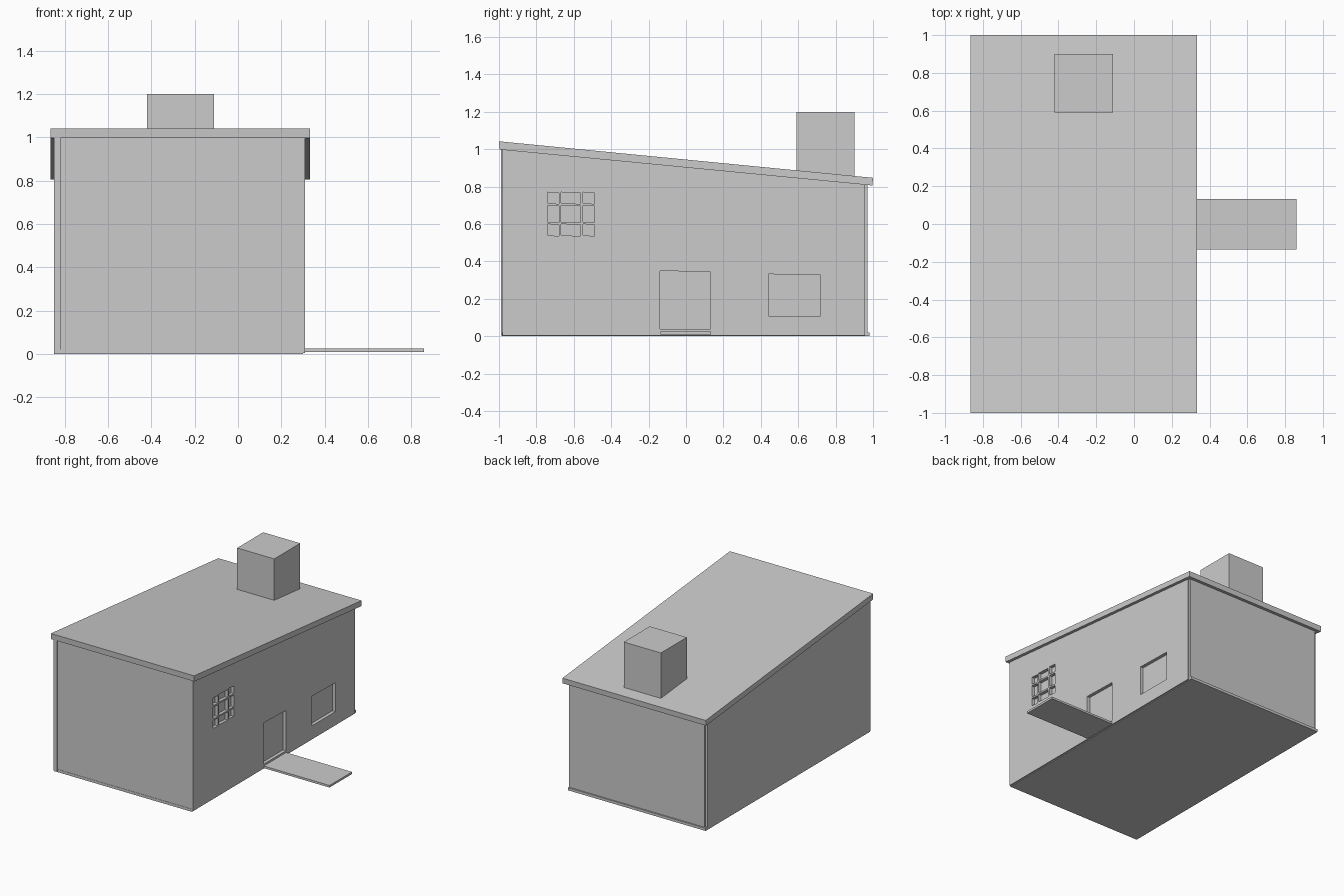
import bpy, bmesh

if "Cube" in bpy.data.objects:
    bpy.data.objects.remove(bpy.data.objects["Cube"])


def prisms(name, profiles, x0, x1):
    """Extrude closed (y, z) profiles along x into one object."""
    bm = bmesh.new()
    for prof in profiles:
        a = [bm.verts.new((x0, y, z)) for y, z in prof]
        b = [bm.verts.new((x1, y, z)) for y, z in prof]
        bm.faces.new(a)
        bm.faces.new(b[::-1])
        n = len(prof)
        for i in range(n):
            j = (i + 1) % n
            bm.faces.new((a[j], a[i], b[i], b[j]))
    bmesh.ops.recalc_face_normals(bm, faces=bm.faces)
    me = bpy.data.meshes.new(name)
    bm.to_mesh(me)
    bm.free()
    ob = bpy.data.objects.new(name, me)
    bpy.context.collection.objects.link(ob)
    return ob


def rect(y0, y1, z0, z1, drop=0.0):
    return [(y0, z0), (y1, z0 - drop), (y1, z1 - drop), (y0, z1)]


def wall(y0, y1, z0=0.005):
    """Wall profile whose top follows the roof slope."""
    def top(y):
        return 1.002 - 0.0965 * (y + 1)
    return [(y0, z0), (y1, z0), (y1, top(y1)), (y0, top(y0))]


# Floor slab with a small ledge at the back
prisms("floor", [rect(-0.984, 0.98, 0.0, 0.02)], -0.85, 0.30)

# Solid core carries the front face and backs the recessed openings
prisms("house_core", [wall(-0.982, 0.95)], -0.82, 0.285)

# Side and back wall panels
prisms("left_wall", [wall(-0.99, 0.957)], -0.85, -0.82)
prisms("back_wall", [wall(0.95, 0.97)], -0.835, 0.30)
right_wall = prisms("right_wall", [wall(-0.982, 0.957)], 0.285, 0.31)

# Openings: nine panes, the door and the low window
columns = [(-0.74, -0.68), (-0.667, -0.565), (-0.55, -0.49)]
rows = [(0.54, 0.60), (0.612, 0.70), (0.712, 0.77)]
openings = [rect(y0, y1, z0, z1, 0.005) for y0, y1 in columns for z0, z1 in rows]
openings.append([(-0.14, 0.038), (0.13, 0.038), (0.13, 0.343), (-0.14, 0.35)])
openings.append([(0.44, 0.108), (0.72, 0.108), (0.72, 0.326), (0.44, 0.332)])
cutter = prisms("opening_cutter", openings, 0.25, 0.35)
cutter.hide_render = True
mod = right_wall.modifiers.new("openings", 'BOOLEAN')
mod.operation = 'DIFFERENCE'
mod.solver = 'EXACT'
mod.object = cutter
bpy.context.view_layer.objects.active = right_wall
bpy.ops.object.modifier_apply(modifier=mod.name)
bpy.data.objects.remove(cutter)

# Sloping roof slab
prisms("roof", [[(-1.0, 1.042), (1.0, 0.847), (0.997, 0.806), (-0.997, 0.998)]],
       -0.865, 0.333)

# Chimney block and door step path
prisms("chimney", [rect(0.59, 0.90, 0.83, 1.20)], -0.42, -0.11)
prisms("path", [rect(-0.135, 0.133, 0.008, 0.024)], 0.29, 0.86)
